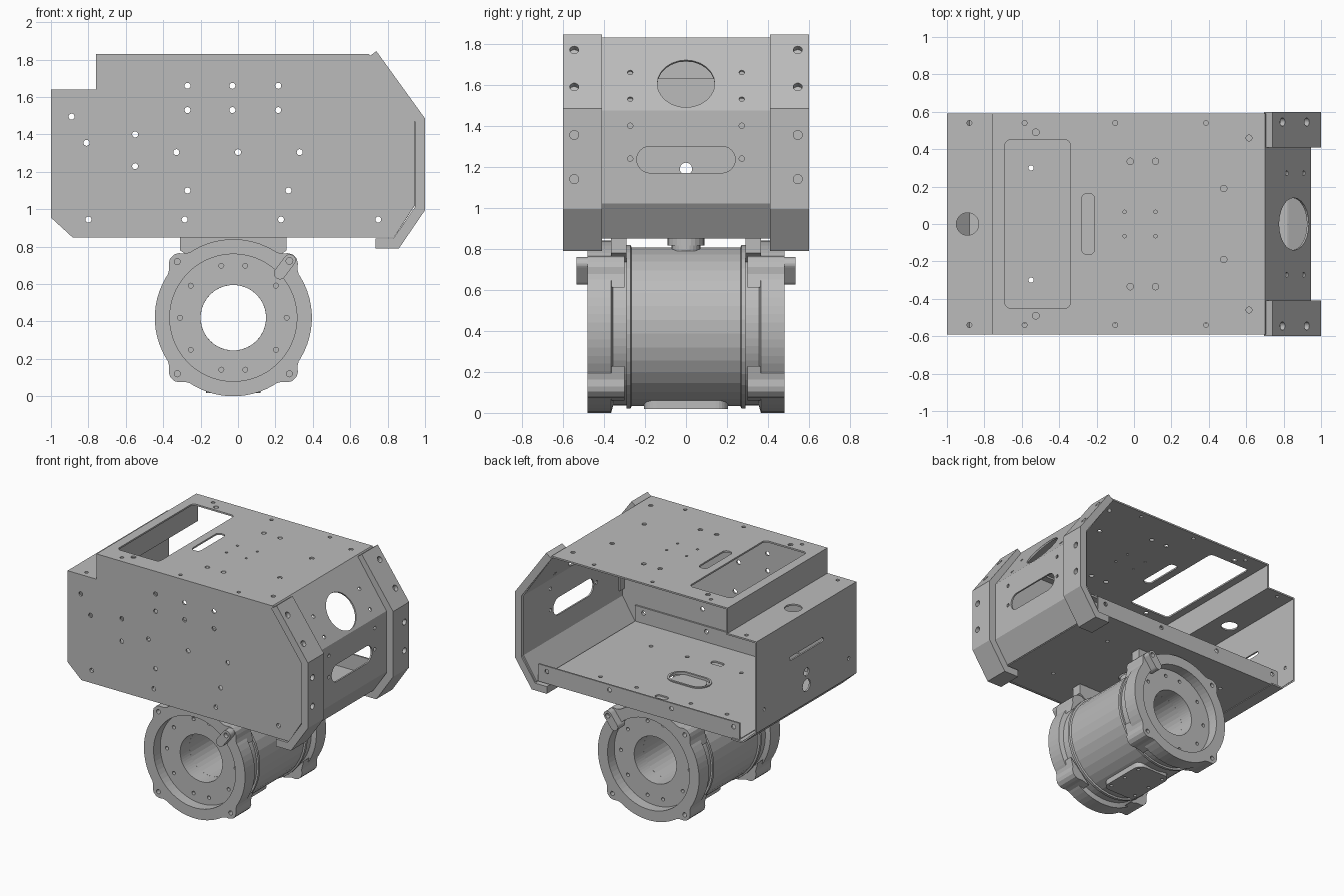
import bpy, bmesh, math
from mathutils import Vector, Matrix

if "Cube" in bpy.data.objects:
    bpy.data.objects.remove(bpy.data.objects["Cube"], do_unlink=True)

grey = bpy.data.materials.new("light grey metal")
grey.use_nodes = True
grey.diffuse_color = (0.5, 0.5, 0.5, 1)
grey.node_tree.nodes["Principled BSDF"].inputs["Base Color"].default_value = (0.5, 0.5, 0.5, 1)

X, Y, Z = Vector((1, 0, 0)), Vector((0, 1, 0)), Vector((0, 0, 1))
CX, CZ = -0.025, 0.42          # drum axis


def finish(bm, name):
    bmesh.ops.recalc_face_normals(bm, faces=bm.faces)
    me = bpy.data.meshes.new(name)
    bm.to_mesh(me)
    bm.free()
    ob = bpy.data.objects.new(name, me)
    bpy.context.collection.objects.link(ob)
    me.materials.append(grey)
    return ob


def extrude(bm, points, vec):
    face = bm.faces.new([bm.verts.new(p) for p in points])
    new = bmesh.ops.extrude_face_region(bm, geom=[face], use_keep_orig=True)
    bmesh.ops.translate(bm, vec=vec, verts=[v for v in new["geom"] if isinstance(v, bmesh.types.BMVert)])


def prism_y(name, pts, y0, y1):
    bm = bmesh.new()
    extrude(bm, [(x, y0, z) for x, z in pts], Y * (y1 - y0))
    return finish(bm, name)


def prism_x(name, pts, x0, x1):
    bm = bmesh.new()
    extrude(bm, [(x0, y, z) for y, z in pts], X * (x1 - x0))
    return finish(bm, name)


def prism_z(name, pts, z0, z1):
    bm = bmesh.new()
    extrude(bm, [(x, y, z0) for x, y in pts], Z * (z1 - z0))
    return finish(bm, name)


def sheet(path, t):
    """Closed outline of a bent sheet: the path plus its mitred offset to the left."""
    p = [Vector(q) for q in path]
    n = [Vector((-(b - a).y, (b - a).x)).normalized() for a, b in zip(p, p[1:])]
    inner = []
    for i, q in enumerate(p):
        a, b = n[max(i - 1, 0)], n[min(i, len(n) - 1)]
        inner.append(q + (a + b) * t / (1 + a.dot(b)))
    return [tuple(q) for q in p + inner[::-1]]


def rounded(hw, hh, r, steps=6):
    pts = []
    for k, (sx, sy) in enumerate(((1, 1), (-1, 1), (-1, -1), (1, -1))):
        for i in range(steps + 1):
            a = (k + i / steps) * math.pi / 2
            pts.append((sx * (hw - r) + r * math.cos(a), sy * (hh - r) + r * math.sin(a)))
    # drop doubled points on circles and slots
    return [p for i, p in enumerate(pts) if math.dist(p, pts[i - 1]) > 1e-5]


def hole(x, y, z, d, hw, hh=None, r=None, depth=0.05):
    return Vector((x, y, z)), d, hw, hh or hw, r or min(hw, hh or hw), depth


def cut(ob, holes):
    bm = bmesh.new()
    for c, d, hw, hh, r, depth in holes:
        a = X if abs(d.y) > 0.9 else Y
        b = d.cross(a)
        extrude(bm, [c + a * u + b * v - d * depth for u, v in rounded(hw, hh, r)], d * depth * 2)
    cutter = finish(bm, "cutter")
    cutter.hide_render = True
    mod = ob.modifiers.new("holes", "BOOLEAN")
    mod.operation, mod.solver, mod.object = "DIFFERENCE", "EXACT", cutter
    bpy.context.view_layer.objects.active = ob
    bpy.ops.object.modifier_apply(modifier=mod.name)
    bpy.data.objects.remove(cutter, do_unlink=True)


def lathe(name, profile, seg):
    """Closed (radius, y) profile turned about the drum axis."""
    bm = bmesh.new()
    rings = []
    for i in range(seg):
        a = math.tau * (i + 0.5) / seg
        rings.append([bm.verts.new((CX + r * math.cos(a), y, CZ + r * math.sin(a))) for r, y in profile])
    for i in range(seg):
        p, q = rings[i - 1], rings[i]
        for j in range(len(profile)):
            bm.faces.new((p[j - 1], p[j], q[j], q[j - 1]))
    return finish(bm, name)


# Stepped top cover, running down the rear end
T = 0.012
cover = prism_y("top_cover", sheet([(0.70, 1.83), (-0.76, 1.83), (-0.76, 1.64), (-1, 1.64),
                                    (-1, 0.955), (-0.885, 0.85), (-0.79, 0.85)], T), -0.58, 0.592)
top = [hole(-0.515, 0, 1.83, Z, 0.45, 0.175, 0.03), hole(-0.245, 0, 1.83, Z, 0.163, 0.035, 0.03),
       hole(-0.89, 0, 1.64, Z, 0.06)]
for s in (-1, 1):
    top += [hole(x, s * 0.54, 1.83, Z, 0.013) for x in (-0.585, -0.1, 0.385)]
    top += [hole(x, s * 0.335, 1.83, Z, 0.017) for x in (-0.02, 0.115)]
    top += [hole(x, s * 0.065, 1.83, Z, 0.009) for x in (-0.05, 0.115)]
    top += [hole(-0.88, s * 0.54, 1.64, Z, 0.013), hole(-0.525, s * 0.49, 1.83, Z, 0.018),
            hole(0.615, s * 0.46, 1.83, Z, 0.016), hole(0.48, s * 0.19, 1.83, Z, 0.017),
            hole(-1, s * 0.5, 1.1, X, 0.013)]
top += [hole(-1, 0, 1.36, X, 0.2, 0.015), hole(-1, 0, 1.19, X, 0.03), hole(-1, 0, 1.09, X, 0.045)]
cut(cover, top)

# Flat front side plate
side = prism_y("side_plate", [(0.70, 1.83), (-0.76, 1.83), (-0.76, 1.64), (-1, 1.64), (-1, 0.955),
                              (-0.885, 0.85), (0.835, 0.85), (0.944, 1.02), (0.944, 1.475)], -0.592, -0.58)
spots = [(x, z) for x in (-0.27, -0.03, 0.215) for z in (1.53, 1.66)]
spots += [(x, 1.305) for x in (-0.33, 0, 0.33)] + [(-0.55, 1.4), (-0.55, 1.23), (-0.27, 1.1), (0.27, 1.1)]
spots += [(-0.89, 1.495), (-0.81, 1.355)]
rim = [(x, 0.945) for x in (-0.8, -0.285, 0.23, 0.75)]
cut(side, [hole(x, -0.586, z, Y, 0.016) for x, z in spots + rim])

# Floor tray with upturned lips
floor = prism_x("floor_tray", sheet([(-0.58, 0.985), (-0.58, 0.855), (0.58, 0.855), (0.58, 0.985)], T), -0.85, 0.82)
wells = [hole(x, s * 0.574, z, Y, 0.016) for x, z in rim for s in (-1, 1)]
wells += [hole(-0.03, 0, 0.86, Z, 0.075, 0.15)]
wells += [hole(-0.03, s * 0.33, 0.86, Z, 0.025, 0.05) for s in (-1, 1)]
wells += [hole(x, s * 0.3, 0.86, Z, 0.014) for x in (-0.55, -0.25, 0.2, 0.5) for s in (-1, 1)]
cut(floor, wells)
collar = prism_z("floor_opening_rim", [(x - 0.03, y) for x, y in rounded(0.165, 0.09, 0.09)], 0.855, 0.875)
cut(collar, [hole(-0.03, 0, 0.865, Z, 0.075, 0.15)])

# Angled nose panel
nose = prism_y("nose_panel", sheet([(0.835, 0.85), (0.945, 1.02), (0.945, 1.475), (0.70, 1.83)], T), -0.579, 0.592)
slope = Vector((0.36, 0, 0.25)).normalized()
ports = [hole(0.855, 0, 1.605, slope, 0.14), hole(0.94, 0, 1.235, X, 0.24, 0.065)]
for s in (-1, 1):
    ports += [hole(0.817, s * 0.272, 1.66, slope, 0.013), hole(0.907, s * 0.272, 1.53, slope, 0.013)]
    ports += [hole(0.94, s * 0.272, z, X, 0.013) for z in (1.4, 1.24)]
cut(nose, ports)

# Thick guard strips over both edges of the nose, with sunk screws
strip = sheet([(0.735, 0.79), (0.86, 0.79), (1, 0.995), (1, 1.485), (0.74, 1.845)], 0.054)
for s, label in ((-1, "front"), (1, "back")):
    guard = prism_y(label + "_guard_strip", strip, min(s * 0.41, s * 0.6), max(s * 0.41, s * 0.6))
    sinks = [hole(1, s * 0.545, z, X, 0.022, depth=0.03) for z in (1.14, 1.355)]
    sinks += [hole(1 - (z - 1.485) * 0.722, s * 0.545, z, slope, 0.022, depth=0.03) for z in (1.59, 1.77)]
    cut(guard, sinks)

# Narrow folded tabs behind the side plate
prism_y("upper_tab", [(-0.64, 1.8), (0.56, 1.8), (0.56, 1.815), (-0.64, 1.815)], -0.58, -0.53)
prism_y("nose_tab", [(0.918, 1.08), (0.93, 1.08), (0.93, 1.42), (0.918, 1.42)], -0.58, -0.53)
prism_y("rear_tab", [(-0.985, 1.07), (-0.973, 1.07), (-0.973, 1.4), (-0.985, 1.4)], -0.58, -0.53)

# Drum body
lathe("drum_body", [(0.175, -0.29), (0.175, 0.29), (0.4, 0.29), (0.4, 0.27), (0.388, 0.265),
                    (0.388, -0.265), (0.4, -0.27), (0.4, -0.29)], 36)

# End housings with lugs, bolt circle, cable boss and mounting foot
for s, label in ((-1, "front"), (1, "back")):
    lo, hi = sorted((s * 0.3, s * 0.48))
    ring = [(0.175, 0.29), (0.385, 0.29), (0.385, 0.355), (0.42, 0.365), (0.42, 0.48),
            (0.34, 0.48), (0.34, 0.4), (0.175, 0.4)]
    housing = lathe(label + "_end_housing", [(r, s * y) for r, y in ring], 64)
    bolts = []
    for k in range(4):
        a = math.pi * (k + 0.5) / 2
        rad, tan = Vector((math.cos(a), math.sin(a))), Vector((-math.sin(a), math.cos(a)))
        shape = [(-0.12, 0.39), (0.12, 0.39), (0.06, 0.425), (0.038, 0.45), (0.015, 0.463),
                 (-0.015, 0.463), (-0.038, 0.45), (-0.06, 0.425)]
        lug = prism_y(f"{label}_lug", [(CX + (tan * t + rad * r).x, CZ + (tan * t + rad * r).y) for t, r in shape], lo, hi)
        bolt = hole(CX + 0.424 * rad.x, s * 0.48, CZ + 0.424 * rad.y, Y, 0.016, depth=0.06)
        bolts.append(bolt)
        cut(lug, [bolt])
    for deg in (0, 37, 77, 103, 143, 180, 217, 257, 283, 323):
        a = math.radians(deg)
        bolts.append(hole(CX + 0.285 * math.cos(a), s * 0.4, CZ + 0.285 * math.sin(a), Y, 0.013, depth=0.04))
    cut(housing, bolts)
    turn = Matrix.Rotation(math.radians(53), 2)
    out = [turn @ Vector(p) + Vector((0.25, 0.692)) for p in rounded(0.075, 0.032, 0.03)]
    boss = prism_y(label + "_cable_boss", [tuple(p) for p in out], *sorted((s * 0.45, s * 0.535)))
    cut(boss, [hole(0.275, s * 0.535, 0.724, Y, 0.018, depth=0.03)])
    prism_y(label + "_mounting_foot", [(-0.31, 0.856), (-0.31, 0.78), (-0.22, 0.72), (0.17, 0.72),
                                       (0.26, 0.78), (0.26, 0.856)], *sorted((s * 0.29, s * 0.365)))

# Cable neck above the drum and cover plate beneath it
for name, hw, z0, z1 in (("neck_base", 0.07, 0.79, 0.815), ("neck_collar", 0.09, 0.815, 0.857)):
    prism_z(name, [(x + CX, y) for x, y in rounded(0.13, hw, hw)], z0, z1)
plate = prism_z("bottom_plate", [(x + CX, y) for x, y in rounded(0.145, 0.205, 0.06)], 0.018, 0.06)
cut(plate, [hole(CX + x, y, 0.018, Z, 0.012, depth=0.02) for x in (-0.11, 0.11) for y in (-0.15, 0, 0.15)])
